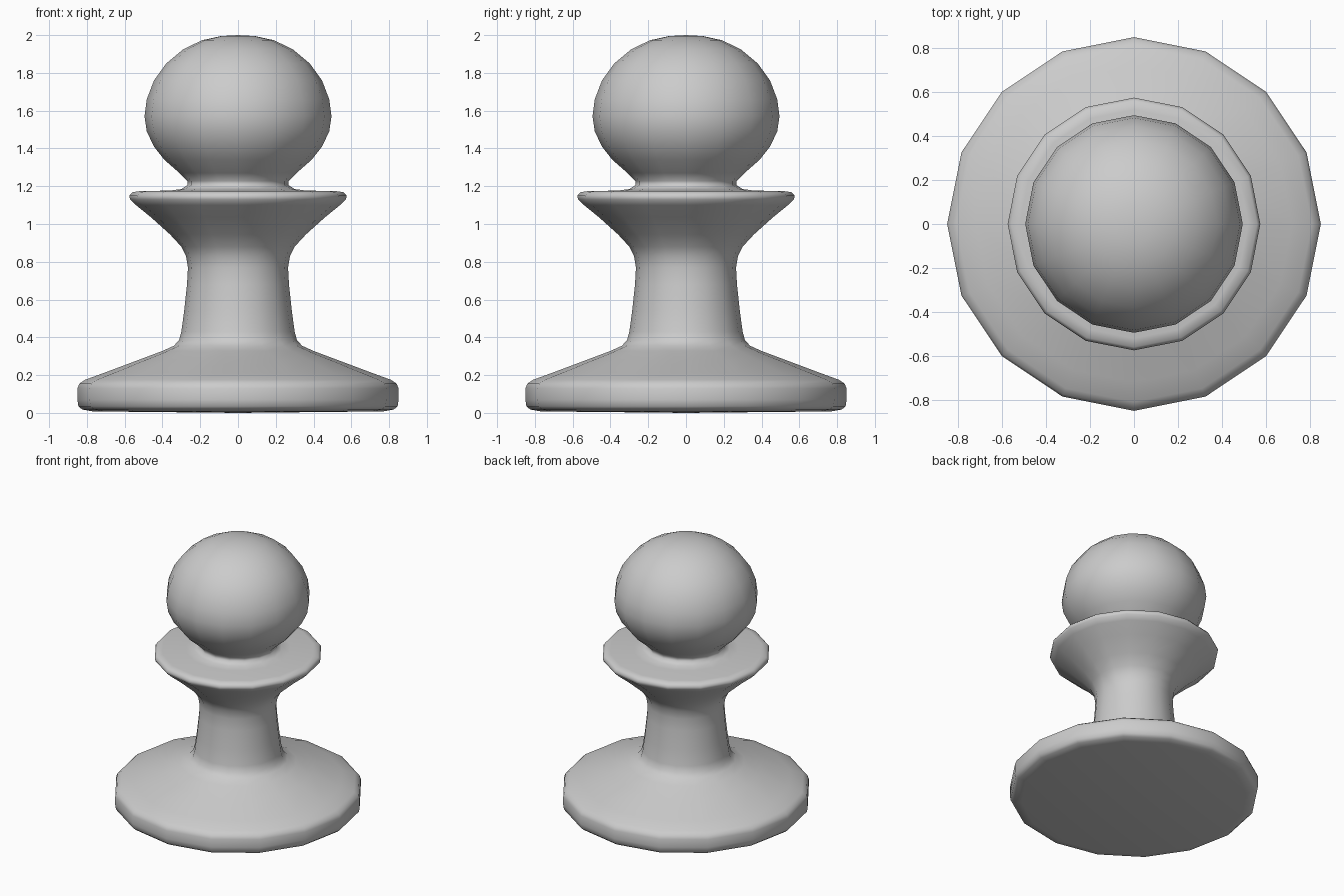
import bpy, bmesh, math

SIDES = 16

# Half profile (radius, height) from the underside centre to the top of the head
profile = [
    # base disc
    (0, 0), (0.77, 0.008), (0.825, 0.018), (0.845, 0.035), (0.85, 0.07), (0.85, 0.13),
    (0.84, 0.155), (0.81, 0.175), (0.72, 0.208), (0.52, 0.283), (0.40, 0.328),
    # stem
    (0.34, 0.355), (0.312, 0.385), (0.30, 0.43), (0.285, 0.54), (0.27, 0.68),
    (0.265, 0.77), (0.275, 0.83), (0.30, 0.88), (0.36, 0.945),
    # flared collar
    (0.46, 1.035), (0.54, 1.10), (0.572, 1.13), (0.575, 1.15), (0.56, 1.168),
    (0.52, 1.174), (0.36, 1.177), (0.30, 1.185), (0.268, 1.205), (0.268, 1.228),
    # head
    (0.31, 1.27), (0.39, 1.34), (0.445, 1.41), (0.483, 1.49), (0.495, 1.57),
    (0.483, 1.66), (0.445, 1.76), (0.38, 1.85), (0.29, 1.925), (0.19, 1.973),
    (0.09, 1.995), (0, 2.0),
]

# Turn the profile around the vertical axis
bm = bmesh.new()
verts = [bm.verts.new((r, 0, z)) for r, z in profile]
edges = [bm.edges.new(pair) for pair in zip(verts, verts[1:])]
bmesh.ops.spin(bm, geom=verts + edges, cent=(0, 0, 0), axis=(0, 0, 1),
               angle=math.tau, steps=SIDES, use_merge=False)
bmesh.ops.remove_doubles(bm, verts=bm.verts[:], dist=0.0005)
bmesh.ops.recalc_face_normals(bm, faces=bm.faces[:])
for face in bm.faces:
    face.smooth = True

mesh = bpy.data.meshes.new("pawn")
bm.to_mesh(mesh)
bm.free()
pawn = bpy.data.objects.new("pawn", mesh)
bpy.context.collection.objects.link(pawn)
